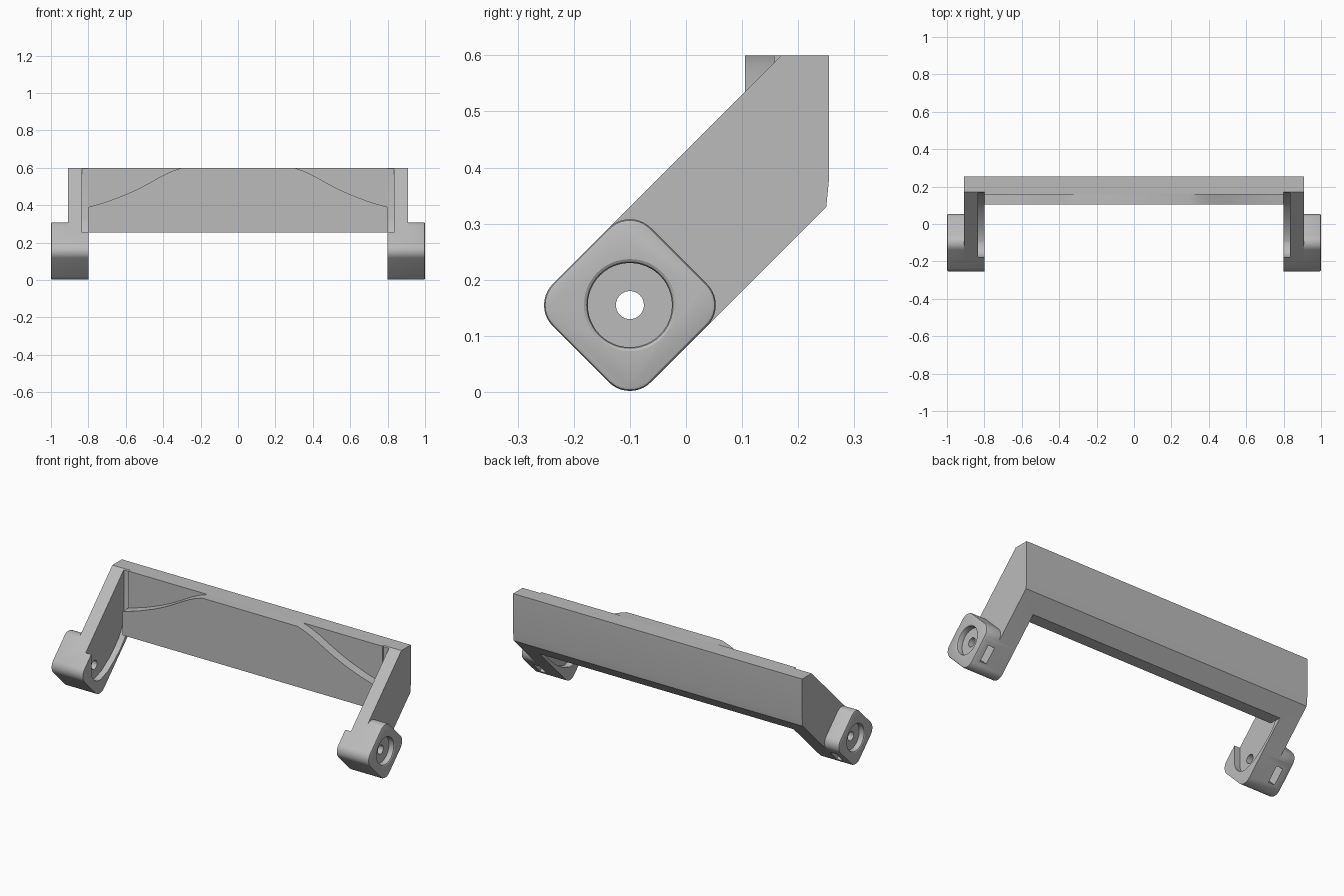
import bpy, bmesh, math
from mathutils import Vector

cube = bpy.data.objects.get("Cube")
if cube:
    bpy.data.objects.remove(cube, do_unlink=True)

grey = bpy.data.materials.new("plain_grey")
grey.use_nodes = True
colour = (0.5, 0.5, 0.5, 1)
grey.diffuse_color = colour
grey.node_tree.nodes["Principled BSDF"].inputs["Base Color"].default_value = colour

CY, CZ = -0.10, 0.155          # hub centre
FOOT = 0.0875                  # offset from hub centre to arm edges
HALF = FOOT * math.sqrt(2)     # half side of the hub


def loft(name, rings):
    """Closed solid through matching rings of 3D points."""
    bm = bmesh.new()
    loops = [[bm.verts.new(p) for p in ring] for ring in rings]
    n = len(loops[0])
    for a, b in zip(loops, loops[1:]):
        for i in range(n):
            j = (i + 1) % n
            bm.faces.new((a[i], a[j], b[j], b[i]))
    bm.faces.new(loops[0])
    bm.faces.new(loops[-1])
    bmesh.ops.recalc_face_normals(bm, faces=bm.faces)
    mesh = bpy.data.meshes.new(name)
    bm.to_mesh(mesh)
    bm.free()
    mesh.materials.append(grey)
    obj = bpy.data.objects.new(name, mesh)
    bpy.context.collection.objects.link(obj)
    return obj


def along_x(points, x):
    return [(x, y, z) for y, z in points]


def prism(name, points, x0, x1):
    return loft(name, [along_x(points, x0), along_x(points, x1)])


def circle(r, n=48):
    return [(CY + r * math.cos(2 * math.pi * i / n),
             CZ + r * math.sin(2 * math.pi * i / n)) for i in range(n)]


def rounded_diamond(half, r, steps=10):
    pts = []
    reach = (half - r) * math.sqrt(2)
    for k in range(4):
        a = k * math.pi / 2
        for i in range(steps + 1):
            t = a - math.pi / 4 + i / steps * math.pi / 2
            pts.append((CY + reach * math.cos(a) + r * math.cos(t),
                        CZ + reach * math.sin(a) + r * math.sin(t)))
    return pts


def apply_modifier(obj, mod):
    bpy.ops.object.select_all(action='DESELECT')
    bpy.context.view_layer.objects.active = obj
    obj.select_set(True)
    bpy.ops.object.modifier_apply(modifier=mod.name)


def combine(obj, other, operation):
    mod = obj.modifiers.new(operation.lower(), 'BOOLEAN')
    mod.object, mod.operation, mod.solver = other, operation, 'EXACT'
    apply_modifier(obj, mod)
    bpy.data.objects.remove(other, do_unlink=True)


# Slanted arm
arm = prism("bracket_frame", [
    (CY - FOOT, CZ + FOOT), (0.17, 0.6), (0.255, 0.6), (0.255, 0.38),
    (0.25, 0.33), (CY + FOOT, CZ - FOOT)], 0.8, 0.91)

# Rounded hub with a softened outer rim
E = 0.007
hub = loft("hub", [along_x(rounded_diamond(HALF - inset, 0.053 - inset), x)
                   for inset, x in ((0, 0.8), (0, 1 - E), (E * 0.3, 1 - E * 0.3), (E, 1))])
combine(arm, hub, 'UNION')

# Clearance pocket on the inner face: round below the bore, swept up to the beam
R = 0.077
arc = [(CY - R * math.cos(t), CZ - R * math.sin(t))
       for t in (i * math.pi / 24 for i in range(14))]
sweep = [(-0.03, 0.1), (0.03, 0.14), (0.08, 0.182), (0.12, 0.225),
         (0.15, 0.275), (0.165, 0.33), (0.165, 0.65), (CY - R, 0.65)]
combine(arm, prism("pocket_cutter", arc + sweep, 0.75, 0.835), 'DIFFERENCE')

# Round outer recess and through bore
recess = loft("recess_cutter", [along_x(circle(r), x) for r, x in
                                ((0.075, 0.968), (0.075, 0.992), (0.077, 0.997),
                                 (0.082, 1.0), (0.082, 1.02))])
combine(arm, recess, 'DIFFERENCE')
combine(arm, prism("bore_cutter", circle(0.025, 32), 0.7, 1.1), 'DIFFERENCE')

# Rectangular slot in the lower rear face of the hub
u, v = Vector((1, 1)) / math.sqrt(2), Vector((1, -1)) / math.sqrt(2)
centre = Vector((CY, CZ)) - u * 0.01
slot = [tuple(centre + u * a + v * b) for a, b in
        ((-0.045, 0.05), (0.045, 0.05), (0.045, 0.2), (-0.045, 0.2))]
combine(arm, prism("slot_cutter", slot, 0.915, 0.955), 'DIFFERENCE')

# Second arm
mirror = arm.modifiers.new("mirror", 'MIRROR')
mirror.use_clip = False
apply_modifier(arm, mirror)

# Cross beam with curved corner recesses
beam = prism("cross_beam", [
    (0.105, 0.255), (0.175, 0.255), (0.25, 0.33), (0.255, 0.38),
    (0.255, 0.6), (0.105, 0.6)], -0.8, 0.8)
curve = [(0.85, 0.38), (0.8, 0.39), (0.7, 0.419), (0.6, 0.457), (0.53, 0.489),
         (0.47, 0.521), (0.4, 0.56), (0.35, 0.583), (0.3, 0.6),
         (0.3, 0.65), (0.85, 0.65)]
for side in (-1, 1):
    cutter = loft("corner_cutter", [[(side * x, y, z) for x, z in curve]
                                    for y in (0.05, 0.157)])
    combine(beam, cutter, 'DIFFERENCE')
combine(arm, beam, 'UNION')

# Smooth the rounded surfaces, keep hard edges
bpy.ops.object.select_all(action='DESELECT')
bpy.context.view_layer.objects.active = arm
arm.select_set(True)
bpy.ops.object.shade_smooth_by_angle(angle=math.radians(30))
